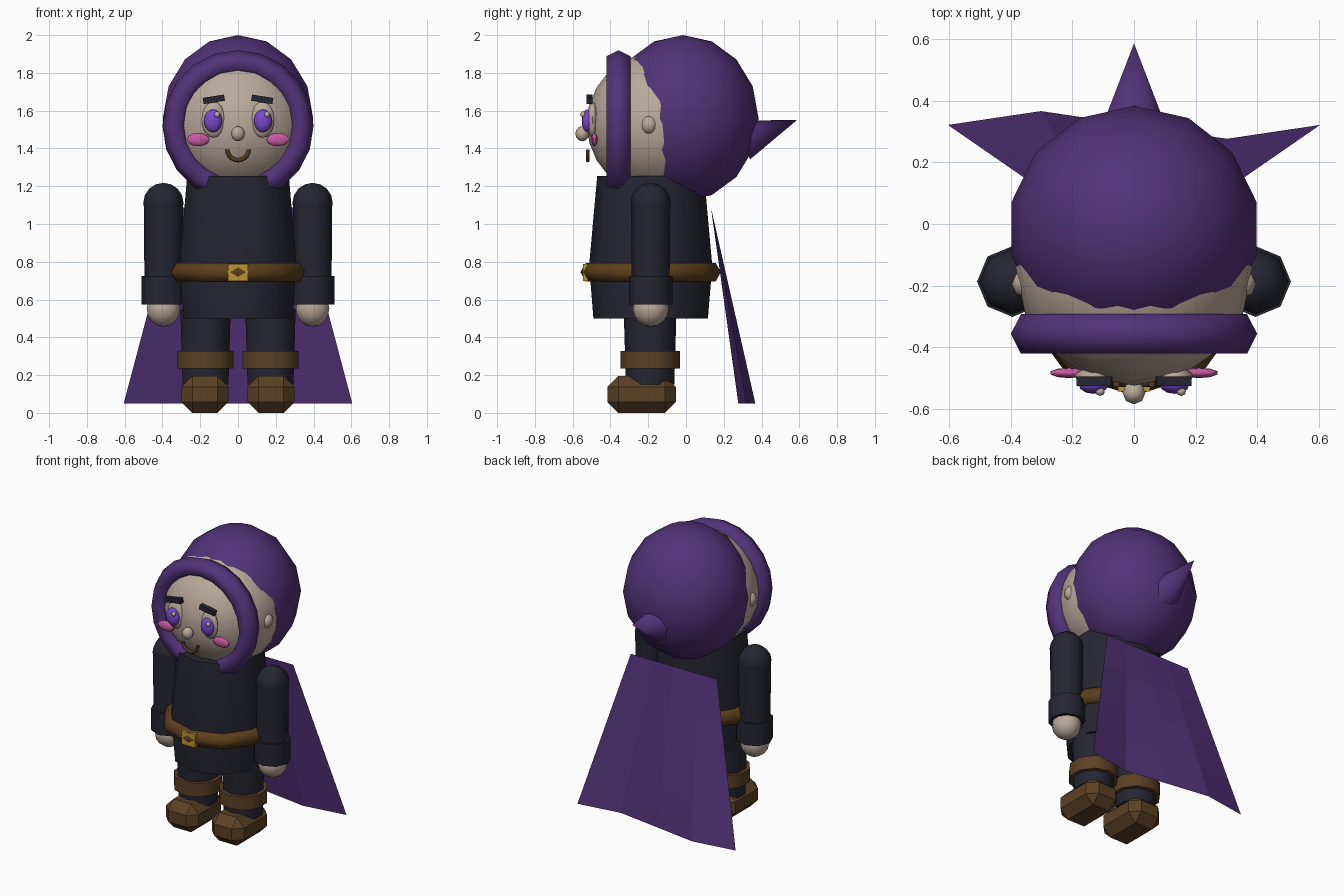
import bpy, bmesh, math
from mathutils import Vector, Matrix

if "Cube" in bpy.data.objects:
    bpy.data.objects.remove(bpy.data.objects["Cube"])


def material(name, rgb):
    m = bpy.data.materials.new(name)
    m.diffuse_color = (*rgb, 1)
    m.use_nodes = True
    m.node_tree.nodes["Principled BSDF"].inputs["Base Color"].default_value = m.diffuse_color
    return m


PURPLE = material("purple cloth", (0.085, 0.032, 0.19))
DARK = material("dark cloth", (0.018, 0.019, 0.030))
SKIN = material("skin", (0.50, 0.40, 0.33))
BELT = material("belt leather", (0.110, 0.050, 0.012))
BOOT = material("boot leather", (0.105, 0.052, 0.018))
GOLD = material("gold", (0.50, 0.30, 0.03))
IRIS = material("violet iris", (0.20, 0.065, 0.60))
PINK = material("pink blush", (0.58, 0.10, 0.36))
MOUTH = material("mouth brown", (0.085, 0.040, 0.012))


def finish(name, bm, mat, smooth=60):
    """Turn a bmesh into an object, smooth below the given angle."""
    bmesh.ops.recalc_face_normals(bm, faces=bm.faces)
    me = bpy.data.meshes.new(name)
    bm.to_mesh(me)
    bm.free()
    me.materials.append(mat)
    ob = bpy.data.objects.new(name, me)
    bpy.context.collection.objects.link(ob)
    if smooth:
        bpy.ops.object.select_all(action='DESELECT')
        ob.select_set(True)
        bpy.context.view_layer.objects.active = ob
        bpy.ops.object.shade_smooth_by_angle(angle=math.radians(smooth))
    return ob


def ball(name, mat, loc, radii, segs=14, rings=8):
    bm = bmesh.new()
    bmesh.ops.create_uvsphere(bm, u_segments=segs, v_segments=rings, radius=1)
    bmesh.ops.transform(bm, matrix=Matrix.Translation(loc) @ Matrix.Diagonal((*radii, 1)), verts=bm.verts)
    return finish(name, bm, mat)


def lathe(name, mat, loc, profile, segs=10):
    """Capped solid from (radius, z) points turned about z."""
    bm = bmesh.new()
    rows = []
    for r, z in profile:
        ang = [2 * math.pi * i / segs for i in range(segs)]
        rows.append([bm.verts.new((loc[0] + r * math.sin(a), loc[1] + r * math.cos(a), z)) for a in ang])
    for lo, hi in zip(rows, rows[1:]):
        for i in range(segs):
            j = (i + 1) % segs
            bm.faces.new((lo[i], lo[j], hi[j], hi[i]))
    bm.faces.new(rows[0])
    bm.faces.new(rows[-1])
    return finish(name, bm, mat, 50)


def ring(name, mat, matrix, major, minor, segs, sides, start=0.0, sweep=1.0, thick=1.0):
    """Torus or torus arc about local z; thick stretches the tube along z."""
    bm = bmesh.new()
    closed = sweep == 1.0
    rows = []
    for i in range(segs if closed else segs + 1):
        a = 2 * math.pi * (start + sweep * i / segs)
        row = []
        for k in range(sides):
            t = 2 * math.pi * k / sides
            r = major + minor * math.cos(t)
            row.append(bm.verts.new((r * math.sin(a), r * math.cos(a), minor * thick * math.sin(t))))
        rows.append(row)
    pairs = list(zip(rows, rows[1:])) + ([(rows[-1], rows[0])] if closed else [])
    for p, q in pairs:
        for k in range(sides):
            m = (k + 1) % sides
            bm.faces.new((p[k], p[m], q[m], q[k]))
    if not closed:
        bm.faces.new(rows[0])
        bm.faces.new(rows[-1])
    bmesh.ops.transform(bm, matrix=matrix, verts=bm.verts)
    return finish(name, bm, mat, 65)


def box(name, mat, loc, size, tilt=0.0, bevel=0.0):
    bm = bmesh.new()
    bmesh.ops.create_cube(bm, size=1, matrix=Matrix.Diagonal((*size, 1)))
    if bevel:
        bmesh.ops.bevel(bm, geom=bm.edges[:], offset=bevel, segments=1, affect='EDGES')
    bmesh.ops.transform(bm, matrix=Matrix.Translation(loc) @ Matrix.Rotation(tilt, 4, 'Y'), verts=bm.verts)
    return finish(name, bm, mat, 0)


FACE_ON = Matrix.Rotation(math.radians(90), 4, 'X')
BODY_Y = -0.187

# Head and hood
ball("head", SKIN, (0, -0.14, 1.53), (0.385, 0.385, 0.385), 16, 12)
ball("hood", PURPLE, (0, -0.016, 1.56), (0.408, 0.40, 0.44))
ring("hood_rim", PURPLE, Matrix.Translation((0, -0.357, 1.52)) @ FACE_ON,
     0.336, 0.064, 20, 6, thick=1.15)

# Hood point, leaning back and up
base, tip = Vector((0, 0.301, 1.445)), Vector((0, 0.587, 1.55))
bm = bmesh.new()
bmesh.ops.create_cone(bm, cap_ends=True, segments=8, radius1=0.11, radius2=0, depth=(tip - base).length)
turn = (tip - base).to_track_quat('Z', 'Y').to_matrix().to_4x4()
bmesh.ops.transform(bm, matrix=Matrix.Translation((base + tip) / 2) @ turn, verts=bm.verts)
finish("hood_point", bm, PURPLE, 50)

# Face centre
ball("nose", SKIN, (0, -0.549, 1.478), (0.037, 0.037, 0.04), 8, 6)
ring("mouth", MOUTH, Matrix.Translation((0, -0.52, 1.395)) @ FACE_ON,
     0.057, 0.012, 10, 6, start=0.25, sweep=0.5)

# Torso, belt and buckle
lathe("tunic", DARK, (0, BODY_Y), [(0.303, 0.5), (0.326, 0.78), (0.283, 1.255)])
ring("belt", BELT, Matrix.Translation((0, BODY_Y, 0.745)), 0.315, 0.057, 10, 6)
box("buckle", GOLD, (0, -0.52, 0.742), (0.105, 0.05, 0.09))

# Paired parts
for s, side in ((-1, "left"), (1, "right")):
    ball(side + "_ear", SKIN, (s * 0.352, -0.195, 1.525), (0.045, 0.045, 0.05), 8, 6)
    ball(side + "_eye", SKIN, (s * 0.13, -0.495, 1.553), (0.063, 0.028, 0.096), 12, 8)
    ball(side + "_iris", IRIS, (s * 0.132, -0.522, 1.546), (0.048, 0.03, 0.061), 12, 8)
    ball(side + "_eye_glint", SKIN, (s * 0.132 + 0.022, -0.545, 1.58), (0.015, 0.014, 0.016), 8, 6)
    ball(side + "_cheek", PINK, (s * 0.211, -0.484, 1.447), (0.063, 0.017, 0.035), 10, 6)
    box(side + "_brow", DARK, (s * 0.128, -0.511, 1.66), (0.114, 0.03, 0.033), tilt=s * math.radians(9))

    arm = (s * 0.395, BODY_Y)
    ball(side + "_shoulder", DARK, (*arm, 1.11), (0.107, 0.107, 0.108), 8, 8)
    lathe(side + "_sleeve", DARK, arm, [(0.10, 0.65), (0.104, 1.12)], 8)
    lathe(side + "_sleeve_cuff", DARK, arm, [(0.115, 0.573), (0.115, 0.725)], 8)
    ball(side + "_hand", SKIN, (*arm, 0.553), (0.093, 0.095, 0.097), 10, 8)

    leg = (s * 0.172, -0.19)
    lathe(side + "_leg", DARK, leg, [(0.128, 0.15), (0.14, 0.55)])
    lathe(side + "_boot_cuff", BOOT, leg, [(0.157, 0.235), (0.157, 0.327)])
    box(side + "_boot", BOOT, (s * 0.175, -0.235, 0.0975), (0.25, 0.362, 0.195), bevel=0.058)

# Cape: flared sheet with a wave that grows towards the hem
bm = bmesh.new()
rows = []
for i in range(5):
    t = i / 4
    half, y, z = 0.33 + 0.275 * t, 0.132 + 0.19 * t, 1.088 - 1.038 * t
    rows.append([bm.verts.new((half * (k / 2 - 1), y + 0.045 * t * math.sin(k * math.pi / 2), z))
                 for k in range(5)])
for p, q in zip(rows, rows[1:]):
    for k in range(4):
        bm.faces.new((p[k], q[k], q[k + 1], p[k + 1]))
finish("cape", bm, PURPLE, 0)
